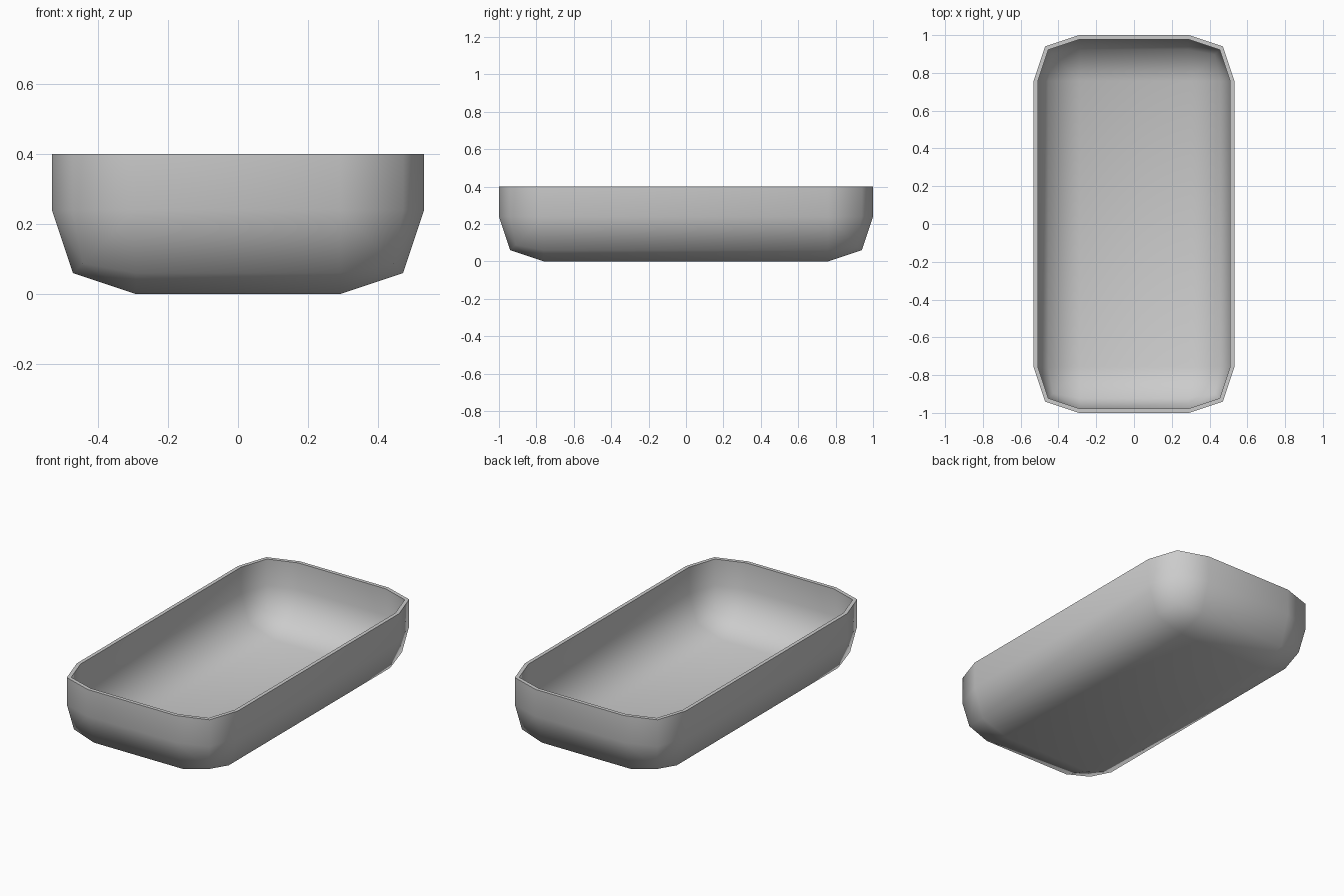
import bpy, bmesh, math

cube = bpy.data.objects.get("Cube")
if cube:
    bpy.data.objects.remove(cube, do_unlink=True)

# Tray size
WIDTH, LENGTH, HEIGHT = 1.062, 2.0, 0.4
ROUNDING, WALL = 0.24, 0.022


def make_material(name, color):
    mat = bpy.data.materials.new(name)
    mat.use_nodes = True
    mat.diffuse_color = color
    mat.node_tree.nodes["Principled BSDF"].inputs["Base Color"].default_value = color
    return mat


# Tray shell: a box with rounded sides and bottom, then opened at the top
bm = bmesh.new()
bmesh.ops.create_cube(bm, size=1)
for v in bm.verts:
    v.co = (v.co.x * WIDTH, v.co.y * LENGTH, (v.co.z + 0.5) * HEIGHT)
rounded = [e for e in bm.edges if min(v.co.z for v in e.verts) < 0.01]
bmesh.ops.bevel(bm, geom=rounded, offset=ROUNDING, offset_type='OFFSET',
                segments=2, profile=0.5625, affect='EDGES')
top = [f for f in bm.faces if all(v.co.z > HEIGHT - 0.001 for v in f.verts)]
bmesh.ops.delete(bm, geom=top, context='FACES')
bmesh.ops.recalc_face_normals(bm, faces=bm.faces[:])
bottom = min(bm.faces, key=lambda f: f.calc_center_median().z)
if bottom.normal.z > 0:
    bmesh.ops.reverse_faces(bm, faces=bm.faces[:])

mesh = bpy.data.meshes.new("tray")
bm.to_mesh(mesh)
bm.free()
tray = bpy.data.objects.new("tray", mesh)
bpy.context.collection.objects.link(tray)
mesh.materials.append(make_material("light grey", (0.6, 0.6, 0.6, 1)))

# Wall thickness, inwards
solid = tray.modifiers.new("wall thickness", 'SOLIDIFY')
solid.thickness = WALL
solid.offset = -1
solid.use_even_offset = True

# Smooth shell with a crisp rim
bpy.ops.object.select_all(action='DESELECT')
tray.select_set(True)
bpy.context.view_layer.objects.active = tray
bpy.ops.object.modifier_apply(modifier=solid.name)
bpy.ops.object.shade_smooth_by_angle(angle=math.radians(65))
